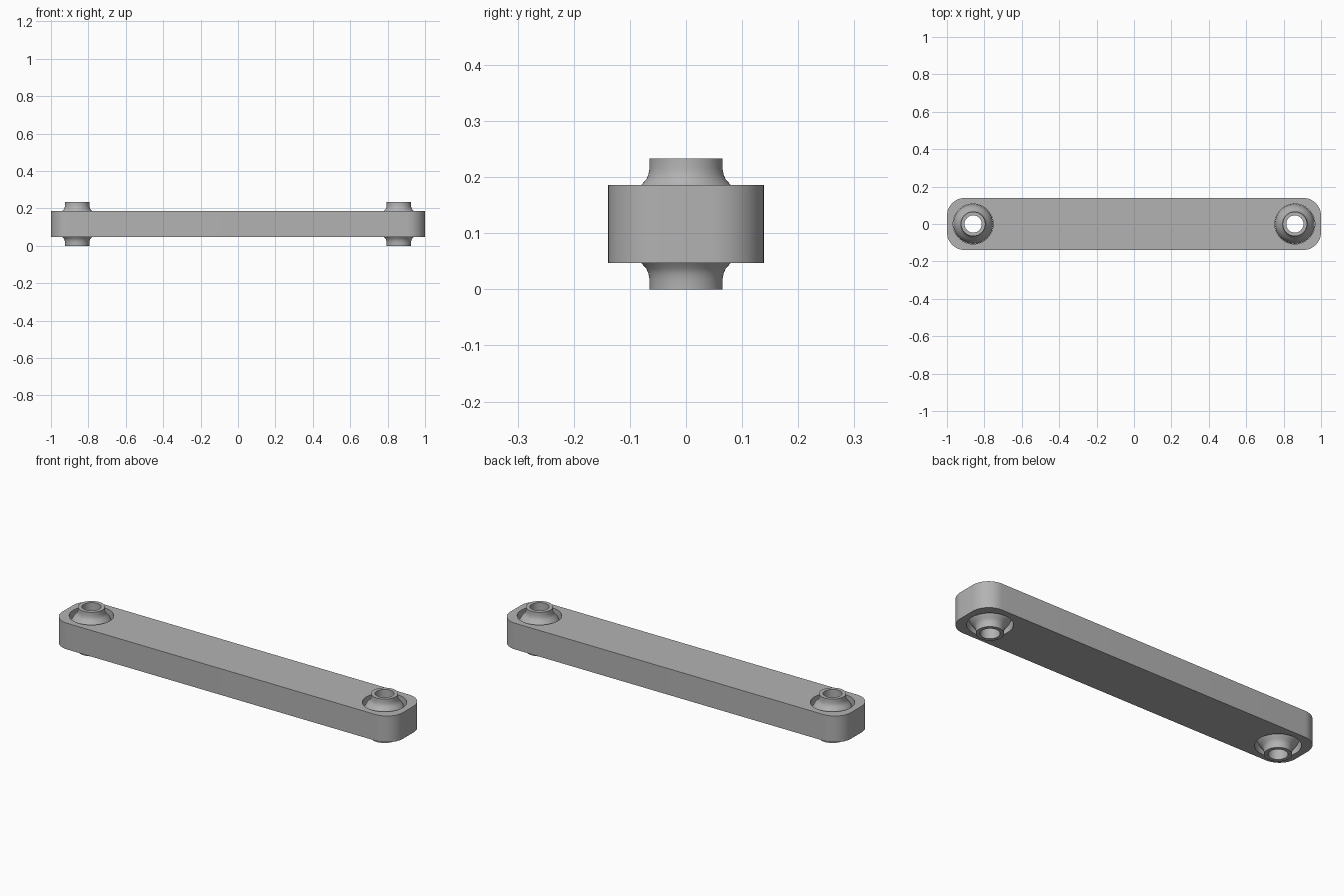
import bpy, bmesh
from math import sqrt, pi, radians

if "Cube" in bpy.data.objects:
    bpy.data.objects.remove(bpy.data.objects["Cube"], do_unlink=True)

MID, HALF, END = 0.1165, 0.0695, 0.86   # bar mid height, half thickness, pivot offset
BALL, NECK, BORE, TOP = 0.106, 0.065, 0.046, 0.1165

steel = bpy.data.materials.new("grey_steel")
steel.use_nodes = True
GREY = (0.45, 0.45, 0.45, 1)
steel.diffuse_color = GREY
steel.node_tree.nodes["Principled BSDF"].inputs["Base Color"].default_value = GREY


def finish(bm, name):
    bmesh.ops.recalc_face_normals(bm, faces=bm.faces)
    mesh = bpy.data.meshes.new(name)
    bm.to_mesh(mesh)
    bm.free()
    mesh.materials.append(steel)
    obj = bpy.data.objects.new(name, mesh)
    bpy.context.collection.objects.link(obj)
    return obj


def smooth(obj):
    bpy.ops.object.select_all(action='DESELECT')
    obj.select_set(True)
    bpy.context.view_layer.objects.active = obj
    bpy.ops.object.shade_smooth_by_angle(angle=radians(30))


def lathe(name, profile, x, steps=64):
    """Spin a closed (radius, height) outline about a vertical axis at x."""
    bm = bmesh.new()
    verts = [bm.verts.new((x + r, 0, MID + z)) for r, z in profile]
    edges = [bm.edges.new((a, b)) for a, b in zip(verts, verts[1:] + verts[:1])]
    bmesh.ops.spin(bm, geom=verts + edges, cent=(x, 0, 0), axis=(0, 0, 1),
                   angle=2 * pi, steps=steps)
    bmesh.ops.remove_doubles(bm, verts=bm.verts, dist=1e-5)
    return finish(bm, name)


# Link bar: block with rounded vertical corners
bm = bmesh.new()
bmesh.ops.create_cube(bm, size=1)
for v in bm.verts:
    v.co = (v.co.x * 2, v.co.y * 0.278, MID + v.co.z * 2 * HALF)
uprights = [e for e in bm.edges if abs(e.verts[0].co.z - e.verts[1].co.z) > 0.01]
bmesh.ops.bevel(bm, geom=uprights, offset=0.095, segments=12, profile=0.5,
                affect='EDGES')
bar = finish(bm, "link_bar")

# Ball outline: straight neck, flared shoulder, spherical middle, through bore
upper = [(BORE, TOP), (NECK, TOP), (NECK, 0.099), (0.067, 0.088), (0.071, 0.079)]
heights = [HALF * (1 - i / 8) for i in range(8)]
upper += [(sqrt(BALL ** 2 - z * z), z) for z in heights]
outline = upper + [(BALL, 0)] + [(r, -z) for r, z in reversed(upper)]

for side, x in (("left", END), ("right", -END)):
    # Socket hole through the bar
    bm = bmesh.new()
    bmesh.ops.create_cone(bm, cap_ends=True, segments=64, radius1=0.107,
                          radius2=0.107, depth=0.4)
    bmesh.ops.translate(bm, verts=bm.verts, vec=(x, 0, MID))
    cutter = finish(bm, side + "_socket_cutter")
    cut = bar.modifiers.new(side + "_socket", 'BOOLEAN')
    cut.operation, cut.object, cut.solver = 'DIFFERENCE', cutter, 'EXACT'
    bpy.context.view_layer.objects.active = bar
    bpy.ops.object.modifier_apply(modifier=cut.name)
    bpy.data.objects.remove(cutter, do_unlink=True)
    # Pivot ball with sleeve ends
    smooth(lathe(side + "_pivot_ball", outline, x))

smooth(bar)
